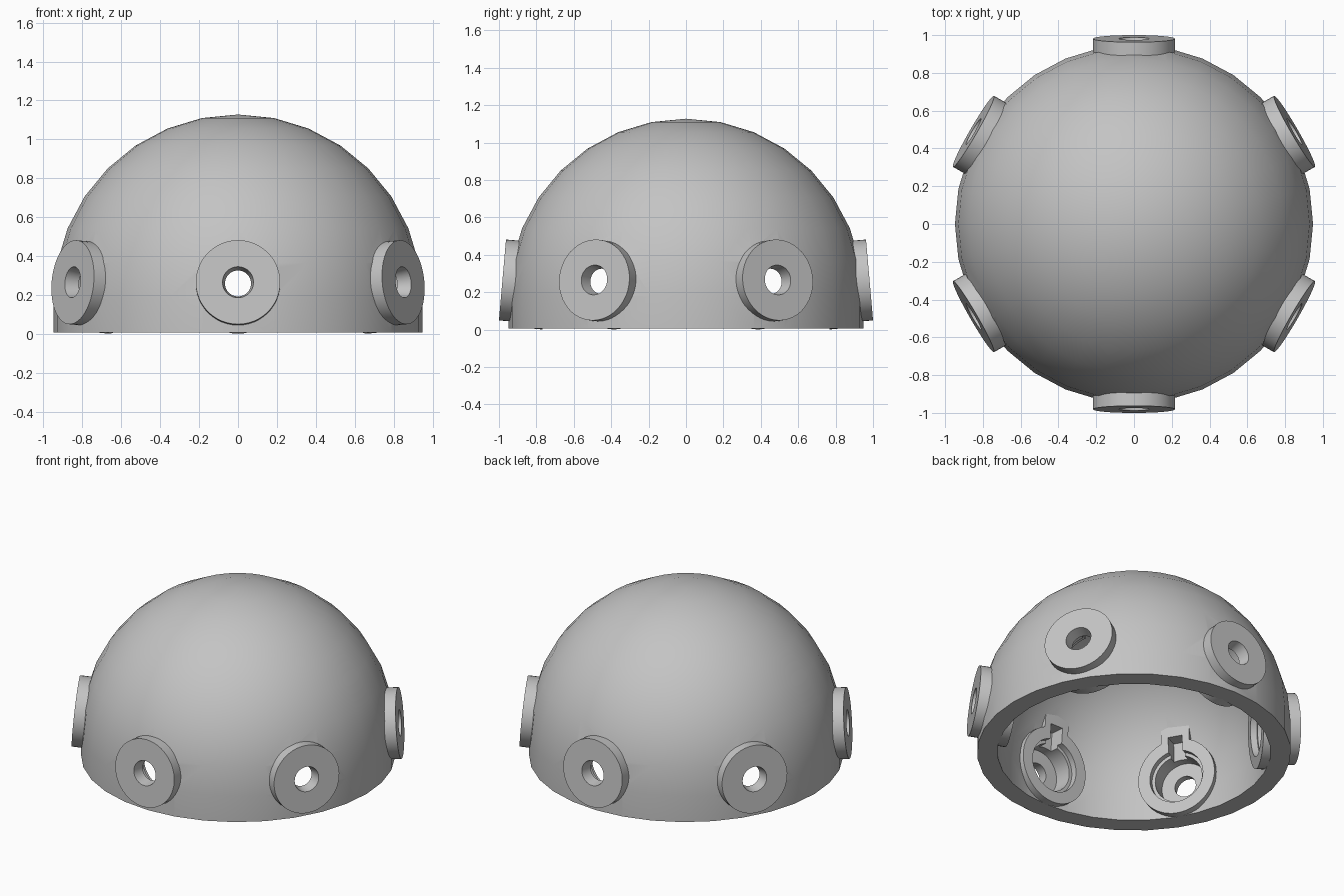
import bpy, bmesh
from math import sin, cos, pi, radians
from mathutils import Matrix, Vector

if "Cube" in bpy.data.objects:
    bpy.data.objects.remove(bpy.data.objects["Cube"])

CENTRE_Z = 0.18
OUTER_R, INNER_R = 0.948, 0.825

grey = bpy.data.materials.new("plain_grey")
grey.use_nodes = True
grey.diffuse_color = (0.55, 0.55, 0.55, 1)
grey.node_tree.nodes["Principled BSDF"].inputs["Base Color"].default_value = (0.55, 0.55, 0.55, 1)


def make_object(name, bm):
    bmesh.ops.recalc_face_normals(bm, faces=bm.faces)
    mesh = bpy.data.meshes.new(name)
    bm.to_mesh(mesh)
    bm.free()
    mesh.materials.append(grey)
    obj = bpy.data.objects.new(name, mesh)
    bpy.context.collection.objects.link(obj)
    return obj


def lathe(name, profile, steps, closed):
    """Spin a (radius, height) profile around z."""
    bm = bmesh.new()
    verts = [bm.verts.new((r, 0, z)) for r, z in profile]
    pairs = list(zip(verts, verts[1:]))
    if closed:
        pairs.append((verts[-1], verts[0]))
    edges = [bm.edges.new(p) for p in pairs]
    bmesh.ops.spin(bm, geom=verts + edges, cent=(0, 0, 0), axis=(0, 0, 1),
                   angle=2 * pi, steps=steps, use_duplicate=False)
    bmesh.ops.remove_doubles(bm, verts=bm.verts, dist=1e-4)
    return make_object(name, bm)


def box(name, low, high):
    low, high = Vector(low), Vector(high)
    bm = bmesh.new()
    bmesh.ops.create_cube(bm, size=1, matrix=Matrix.Translation((low + high) / 2)
                          @ Matrix.Diagonal((*(high - low), 1)))
    return make_object(name, bm)


def select(obj):
    bpy.ops.object.select_all(action='DESELECT')
    obj.select_set(True)
    bpy.context.view_layer.objects.active = obj


def combine(obj, tool, operation):
    mod = obj.modifiers.new("combine", 'BOOLEAN')
    mod.operation, mod.object, mod.solver = operation, tool, 'EXACT'
    select(obj)
    bpy.ops.object.modifier_apply(modifier=mod.name)


def smooth(obj):
    select(obj)
    bpy.ops.object.shade_smooth_by_angle(angle=radians(30))


# Hollow dome with a short straight skirt
base = 0.007
arc = [radians(11.25 * i) for i in range(9)]
outer = [(OUTER_R * sin(a), CENTRE_Z + OUTER_R * cos(a)) for a in arc]
inner = [(INNER_R * sin(a), CENTRE_Z + INNER_R * cos(a)) for a in reversed(arc)]
dome = lathe("dome_shell", outer + [(OUTER_R, base), (INNER_R, base)] + inner, 32, False)

# One port: outer flange, stepped bore and inner collar, with its axis on z
port = lathe("port_1", [(0.08, 0.985), (0.217, 0.985), (0.217, 0.86), (0.245, 0.86),
                        (0.245, 0.75), (0.17, 0.75), (0.17, 0.79), (0.15, 0.79),
                        (0.15, 0.91), (0.067, 0.91)], 48, True)

# Key tab on top of the collar, with a slot cut through it
tab = box("key_tab", (-0.345, -0.09, 0.75), (-0.2, 0.09, 0.85))
slot = box("slot_cutter", (-0.265, -0.045, 0.7), (-0.1, 0.045, 0.85))
combine(port, tab, 'UNION')
combine(port, slot, 'DIFFERENCE')
bore = lathe("bore_cutter", [(0, 0.6), (0.2, 0.6), (0.2, 1.1), (0, 1.1)], 48, False)

# Six ports around the dome, each raised five degrees
for i in range(6):
    place = (Matrix.Translation((0, 0, CENTRE_Z)) @ Matrix.Rotation(radians(30 + 60 * i), 4, 'Z')
             @ Matrix.Rotation(radians(85), 4, 'Y'))
    for cutter in (bore, slot):
        cutter.matrix_world = place
        bpy.context.view_layer.update()
        combine(dome, cutter, 'DIFFERENCE')
    if i == 0:
        smooth(port)
        copy = port
    else:
        copy = port.copy()
        copy.name = f"port_{i + 1}"
        bpy.context.collection.objects.link(copy)
    copy.matrix_world = place

smooth(dome)
for helper in (tab, slot, bore):
    bpy.data.objects.remove(helper)
